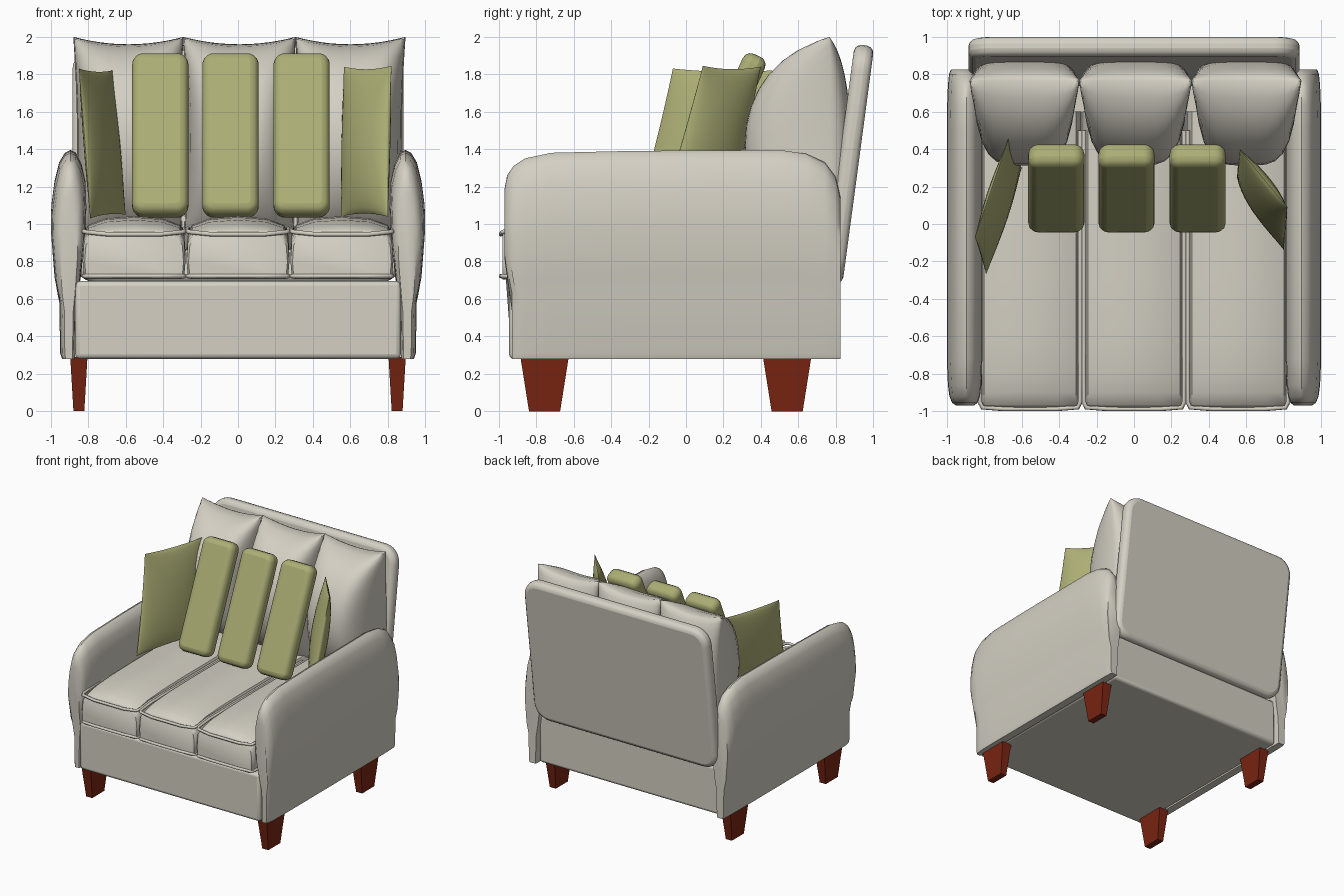
import bpy, bmesh, math
from mathutils import Vector, Matrix

if "Cube" in bpy.data.objects:
    bpy.data.objects.remove(bpy.data.objects["Cube"])


def material(name, rgb):
    m = bpy.data.materials.new(name)
    m.diffuse_color = (*rgb, 1)
    m.use_nodes = True
    m.node_tree.nodes["Principled BSDF"].inputs["Base Color"].default_value = m.diffuse_color
    return m


FABRIC = material("cream_fabric", (0.66, 0.63, 0.55))
GREEN = material("olive_green", (0.41, 0.42, 0.175))
WOOD = material("red_brown_wood", (0.19, 0.018, 0.006))


def finish(name, bm, mat, angle=35, bevel=0):
    bmesh.ops.remove_doubles(bm, verts=bm.verts, dist=0.0005)
    bmesh.ops.recalc_face_normals(bm, faces=bm.faces)
    me = bpy.data.meshes.new(name)
    bm.to_mesh(me)
    bm.free()
    ob = bpy.data.objects.new(name, me)
    bpy.context.collection.objects.link(ob)
    me.materials.append(mat)
    bpy.ops.object.select_all(action='DESELECT')
    ob.select_set(True)
    bpy.context.view_layer.objects.active = ob
    if angle:
        bpy.ops.object.shade_smooth_by_angle(angle=math.radians(angle))
    if bevel:
        b = ob.modifiers.new("soft_edge", 'BEVEL')
        b.width, b.segments = bevel, 3
        b.limit_method, b.angle_limit = 'ANGLE', math.radians(45)
    return ob


def slab(name, size, loc, tilt, radius, bevel, mat):
    """Upright slab with rounded corners, leaning back by tilt degrees."""
    w, t, h = size
    bm = bmesh.new()
    ring = []
    for i, (sx, sz) in enumerate([(1, 1), (-1, 1), (-1, -1), (1, -1)]):
        for k in range(7):
            a = math.radians(90 * i + 15 * k)
            ring.append((sx * (w / 2 - radius) + radius * math.cos(a),
                         sz * (h / 2 - radius) + radius * math.sin(a)))
    front, back = ([bm.verts.new((x, y, z)) for x, z in ring] for y in (-t / 2, t / 2))
    bm.faces.new(front)
    bm.faces.new(back)
    for i in range(len(ring)):
        j = (i + 1) % len(ring)
        bm.faces.new((front[i], front[j], back[j], back[i]))
    bm.transform(Matrix.Translation(loc) @ Matrix.Rotation(math.radians(-tilt), 4, 'X'))
    return finish(name, bm, mat, bevel=bevel)


def loft(name, section, stations, cx, side, mat, toe=0):
    """Loft an x-z section along y; stations are (y, width scale, top height)."""
    base, top = min(p[1] for p in section), max(p[1] for p in section)
    bm = bmesh.new()
    rings = []
    for y, ws, st in stations:
        ring = []
        for x, z in section:
            zz = base + (z - base) * (st - base) / (top - base)
            yy = y + (toe if zz < 0.68 and y < -0.9 else 0)
            ring.append(bm.verts.new((side * (cx + x * ws), yy, zz)))
        rings.append(ring)
    n = len(section)
    for a, b in zip(rings, rings[1:]):
        for i in range(n):
            bm.faces.new((a[i], a[(i + 1) % n], b[(i + 1) % n], b[i]))
    bm.faces.new(rings[0])
    bm.faces.new(rings[-1])
    return finish(name, bm, mat, 40)


def pillow(name, corners, front, back, pinch, pu, pv, power, mat, n=16):
    """Stuffed pillow over four corners (bl, br, tr, tl) with a bulge on each side."""
    bl, br, tr, tl = (Vector(c) for c in corners)
    normal = (br - bl).cross(tl - bl).normalized()
    bm = bmesh.new()
    steps = [math.sin(math.pi / 2 * (2 * i / n - 1)) for i in range(n + 1)]
    for depth in (front, -back):
        grid = []
        for v in steps:
            row = []
            for u in steps:
                s = (u * (1 - pinch * (1 - v * v)) + 1) / 2
                t = (v * (1 - pinch * (1 - u * u)) + 1) / 2
                p = bl.lerp(br, s).lerp(tl.lerp(tr, s), t)
                f = max(0, (1 - abs(u) ** pu) * (1 - abs(v) ** pv)) ** power
                row.append(bm.verts.new(p + normal * depth * f))
            grid.append(row)
        for j in range(n):
            for i in range(n):
                bm.faces.new((grid[j][i], grid[j][i + 1], grid[j + 1][i + 1], grid[j + 1][i]))
    return finish(name, bm, mat, 50)


def piping(name, points, radius, mat):
    cu = bpy.data.curves.new(name, 'CURVE')
    cu.dimensions = '3D'
    cu.bevel_depth, cu.bevel_resolution = radius, 2
    sp = cu.splines.new('POLY')
    sp.points.add(len(points) - 1)
    for p, co in zip(sp.points, points):
        p.co = (*co, 1)
    cu.materials.append(mat)
    ob = bpy.data.objects.new(name, cu)
    bpy.context.collection.objects.link(ob)
    bpy.ops.object.select_all(action='DESELECT')
    ob.select_set(True)
    bpy.context.view_layer.objects.active = ob
    bpy.ops.object.convert(target='MESH')


def box(name, lo, hi, mat, bevel):
    bm = bmesh.new()
    bmesh.ops.create_cube(bm, size=1)
    for v in bm.verts:
        v.co = [l if c < 0 else h for c, l, h in zip(v.co, lo, hi)]
    return finish(name, bm, mat, bevel=bevel)


# Base frame
box("base_frame", (-0.87, -0.945, 0.28), (0.87, 0.785, 0.695), FABRIC, 0.025)

# Arms
arm_section = [(-0.03, 0.28), (0.04, 0.28), (0.05, 0.31), (0.055, 0.6), (0.08, 0.72),
               (0.1, 0.98), (0.097, 1.1), (0.08, 1.23), (0.055, 1.33), (0.025, 1.38),
               (-0.005, 1.395), (-0.035, 1.38), (-0.065, 1.32), (-0.085, 1.23),
               (-0.09, 1.1), (-0.085, 0.95), (-0.06, 0.72), (-0.04, 0.6)]
arm_stations = [(-0.97, 0.5, 1.18), (-0.955, 0.72, 1.26), (-0.92, 0.86, 1.31),
                (-0.86, 0.94, 1.35), (-0.72, 1, 1.38), (-0.3, 1, 1.39), (0.5, 1, 1.395),
                (0.64, 0.98, 1.375), (0.74, 0.94, 1.33), (0.8, 0.88, 1.25), (0.825, 0.78, 1.14)]
for side, label in ((-1, "left"), (1, "right")):
    loft(label + "_arm", arm_section, arm_stations, 0.9, side, FABRIC, toe=0.04)

# Seat cushions with piping
seat_section = [(-0.25, 0.705), (0.25, 0.705), (0.268, 0.725), (0.275, 0.83), (0.268, 0.95),
                (0.245, 0.995), (0.15, 1.03), (0, 1.042), (-0.15, 1.03), (-0.245, 0.995),
                (-0.268, 0.95), (-0.275, 0.83), (-0.268, 0.725)]
seat_stations = [(-0.98, 0.96, 0.955), (-0.965, 1, 0.975), (-0.9, 1, 1.0), (-0.8, 1, 1.022),
                 (-0.6, 1, 1.036), (-0.3, 1, 1.042), (0.6, 1, 1.042)]
for cx, label in ((-0.555, "left"), (0, "middle"), (0.555, "right")):
    loft(label + "_seat_cushion", seat_section, seat_stations, cx, 1, FABRIC)
    for z, rise, part in ((0.945, 0.03, "upper"), (0.722, 0.0, "lower")):
        half = [(0.268, 0.5, z + rise), (0.268, -0.8, z + rise), (0.268, -0.95, z + rise * 0.5),
                (0.255, -0.98, z + rise * 0.4), (0.14, -0.988, z)]
        path = [(cx - x, y, h) for x, y, h in half] + [(cx + x, y, h) for x, y, h in reversed(half)]
        piping(f"{label}_seat_{part}_piping", path, 0.012, FABRIC)

# Back cushions
for x0, x1, label in ((-0.88, -0.29, "left"), (-0.295, 0.31, "middle"), (0.305, 0.895, "right")):
    pillow(label + "_back_cushion",
           [(x0, 0.78, 0.85), (x1, 0.78, 0.85), (x1, 0.765, 2.0), (x0, 0.765, 2.0)],
           0.46, 0.11, 0.07, 4, 2, 0.5, FABRIC)

# Leaning back panel
slab("back_panel", (1.77, 0.105, 1.28), (0, 0.868, 1.32), 7.6, 0.14, 0.04, FABRIC)

# Narrow green cushions
for cx, label in ((-0.415, "left"), (-0.04, "middle"), (0.34, "right")):
    slab(label + "_narrow_cushion", (0.3, 0.13, 0.935), (cx, 0.19, 1.473), 24, 0.06, 0.045, GREEN)

# Green side pillows
pillow("left_side_pillow",
       [(-0.79, -0.27, 1.03), (-0.6, 0.3, 1.05), (-0.67, 0.46, 1.82), (-0.85, -0.07, 1.83)],
       0.05, 0.05, 0.03, 2, 2, 0.6, GREEN)
pillow("right_side_pillow",
       [(0.55, 0.25, 1.04), (0.8, -0.14, 1.04), (0.82, 0.09, 1.845), (0.565, 0.4, 1.84)],
       0.07, 0.07, 0.04, 2, 2, 0.6, GREEN)

# Tapered legs
for sx, side in ((-1, "left"), (1, "right")):
    for cy, end in ((-0.755, "front"), (0.54, "back")):
        bm = bmesh.new()
        bmesh.ops.create_cube(bm, size=2)
        for v in bm.verts:
            high = v.co.z > 0
            v.co = (sx * 0.85 + v.co.x * (0.046 if high else 0.029),
                    cy + v.co.y * (0.129 if high else 0.083), 0.29 if high else 0)
        finish(f"{end}_{side}_leg", bm, WOOD, angle=0)
